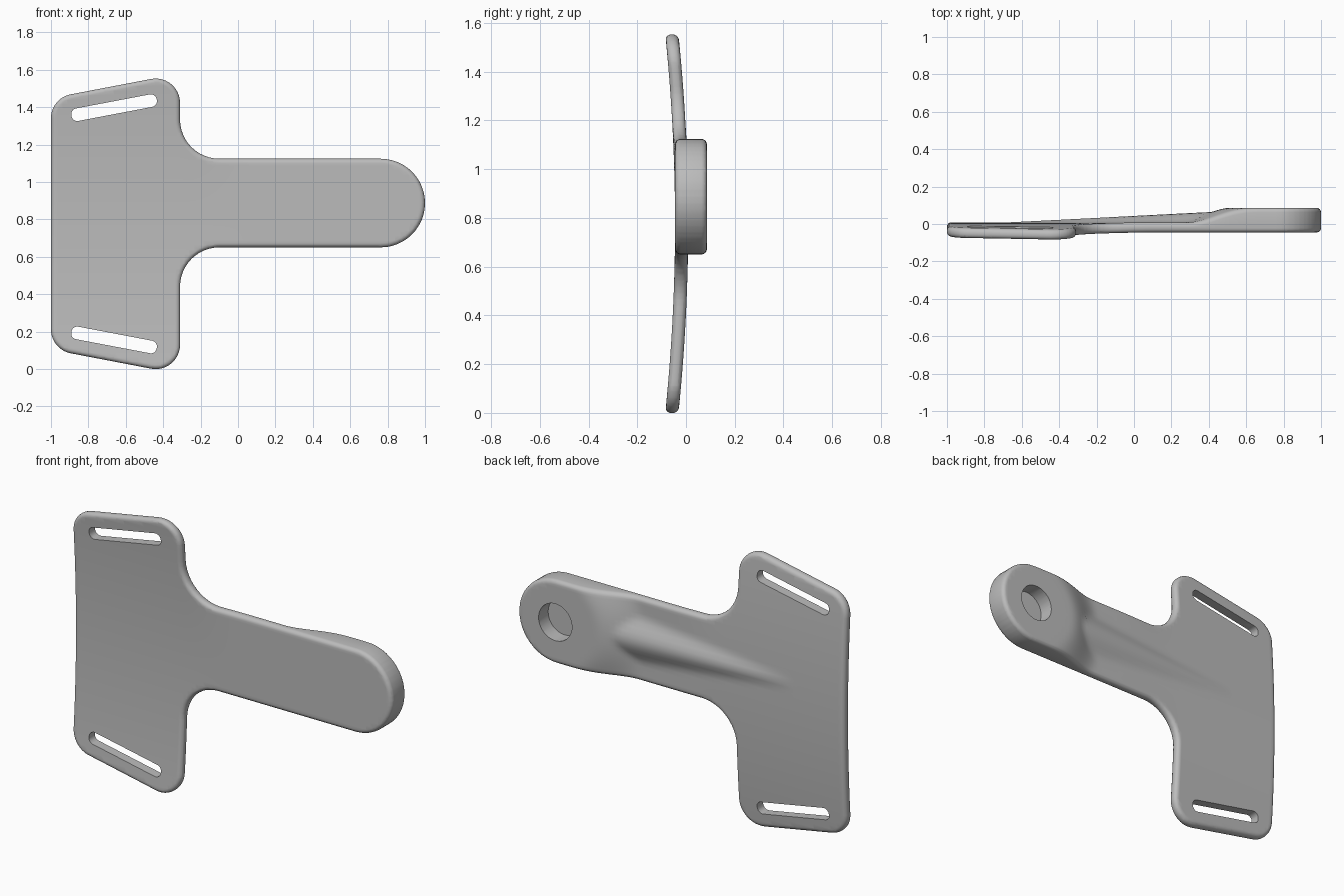
import bpy, bmesh, math
from mathutils import Vector

if "Cube" in bpy.data.objects:
    bpy.data.objects.remove(bpy.data.objects["Cube"])

MID_Z = 0.776               # middle of the strap plate
BOSS = Vector((0.763, 0.887))
ARM_R = 0.237
FRONT, THICK, ROUND = -0.045, 0.054, 0.023


def rounded(corners, steps=12):
    """Outline in (x, z) from (x, z, radius) corners."""
    pts, n = [], len(corners)
    for i, (x, z, r) in enumerate(corners):
        p = Vector((x, z))
        a = (Vector(corners[i - 1][:2]) - p).normalized()
        b = (Vector(corners[(i + 1) % n][:2]) - p).normalized()
        half = a.angle(b) / 2
        c = p + (a + b).normalized() * r / math.sin(half)
        s, e = p + a * r / math.tan(half) - c, p + b * r / math.tan(half) - c
        ang = math.pi - 2 * half
        for k in range(steps + 1):
            t = k / steps
            q = c + (s * math.sin((1 - t) * ang) + e * math.sin(t * ang)) / math.sin(ang)
            if not pts or (q - pts[-1]).length > 0.002:
                pts.append(q)
    return pts


def prism(pts, y0, y1):
    """Closed solid from an (x, z) outline, running from y0 to y1."""
    bm = bmesh.new()
    f = [bm.verts.new((p[0], y0, p[1])) for p in pts]
    b = [bm.verts.new((p[0], y1, p[1])) for p in pts]
    bm.faces.new(f)
    bm.faces.new(b[::-1])
    for i in range(len(pts)):
        bm.faces.new((f[i - 1], b[i - 1], b[i], f[i]))
    bmesh.ops.recalc_face_normals(bm, faces=bm.faces[:])
    return bm


def make_object(name, bm):
    me = bpy.data.meshes.new(name)
    bm.to_mesh(me)
    bm.free()
    ob = bpy.data.objects.new(name, me)
    bpy.context.collection.objects.link(ob)
    return ob


def smooth(t):
    t = min(1, max(0, t))
    return t * t * (3 - 2 * t)


def back_height(x, z):
    """Extra height on the back: raised boss with a ramp, and a tapering rib."""
    d = (Vector((x, z)) - BOSS).length
    boss = 0.077 * smooth((0.52 - d) / 0.27)
    run = min(1, max(0, (x + 0.68) / 1.13))
    u = (z - BOSS.y) / (0.03 + 0.13 * run)
    rib = 0.057 * run * max(0, 1 - u * u) ** 2
    return max(boss, rib)


# Plate and arm: rounded slab, gridded, then bowed and raised
lo, hi = BOSS.y - ARM_R, BOSS.y + ARM_R
outline = rounded([
    (-1, 2 * MID_Z - 1.448, 0.13), (-0.31, 2 * MID_Z - 1.58, 0.13),
    (-0.31, lo, 0.21), (1, lo, ARM_R), (1, hi, ARM_R), (-0.31, hi, 0.21),
    (-0.31, 1.58, 0.13), (-1, 1.448, 0.13)])
bm = prism(outline, 0, THICK)
rims = [e for e in bm.edges if abs(e.verts[0].co.y - e.verts[1].co.y) < 1e-6]
bmesh.ops.bevel(bm, geom=rims, offset=ROUND, segments=4, profile=0.5,
                affect='EDGES', clamp_overlap=False)
STEP = 0.025
for axis, start, count in ((0, -0.9873, 80), (2, 0.0127, 62)):
    no = Vector((0, 0, 0))
    no[axis] = 1
    for i in range(count):
        bmesh.ops.bisect_plane(bm, geom=bm.verts[:] + bm.edges[:] + bm.faces[:],
                               dist=1e-5, plane_co=no * (start + i * STEP), plane_no=no)
for v in bm.verts:
    x, y, z = v.co
    lift = back_height(x, z) if y > THICK / 2 else 0
    bow = 0.04 * ((z - MID_Z) / MID_Z) ** 2 * smooth((0.1 - x) / 0.4)
    v.co.y = FRONT + y + lift - bow
bracket = make_object("strap_bracket", bm)

# Cutters: two strap slots and the blind hole in the boss
cutters = []
a, b, r = Vector((-0.857, 1.36)), Vector((-0.468, 1.434)), 0.034
d = (b - a).normalized()
n = Vector((-d.y, d.x))
slot = rounded([(*(a - d * r - n * r), r * 0.9), (*(b + d * r - n * r), r * 0.9),
                (*(b + d * r + n * r), r * 0.9), (*(a - d * r + n * r), r * 0.9)], 6)
low_slot = [(p.x, 2 * MID_Z - p.y) for p in slot]
hole = [BOSS + 0.105 * Vector((math.cos(k * math.pi / 24), math.sin(k * math.pi / 24)))
        for k in range(48)]
for name, pts, y0, y1 in (("upper_slot_cutter", slot, -0.3, 0.3),
                          ("lower_slot_cutter", low_slot, -0.3, 0.3),
                          ("hole_cutter", hole, 0.0, 0.3)):
    cut = make_object(name, prism(pts, y0, y1))
    cut.hide_render = True
    cutters.append(cut)

bpy.context.view_layer.objects.active = bracket
bracket.select_set(True)
for cut in cutters:
    mod = bracket.modifiers.new(cut.name, 'BOOLEAN')
    mod.operation, mod.solver, mod.object = 'DIFFERENCE', 'EXACT', cut
    bpy.ops.object.modifier_apply(modifier=mod.name)
for cut in cutters:
    bpy.data.objects.remove(cut)
bpy.ops.object.shade_smooth_by_angle(angle=math.radians(35))

# Single grey finish
grey = bpy.data.materials.new("plain_grey")
grey.diffuse_color = (0.5, 0.5, 0.5, 1)
grey.use_nodes = True
grey.node_tree.nodes["Principled BSDF"].inputs["Base Color"].default_value = grey.diffuse_color
bracket.data.materials.clear()
bracket.data.materials.append(grey)
